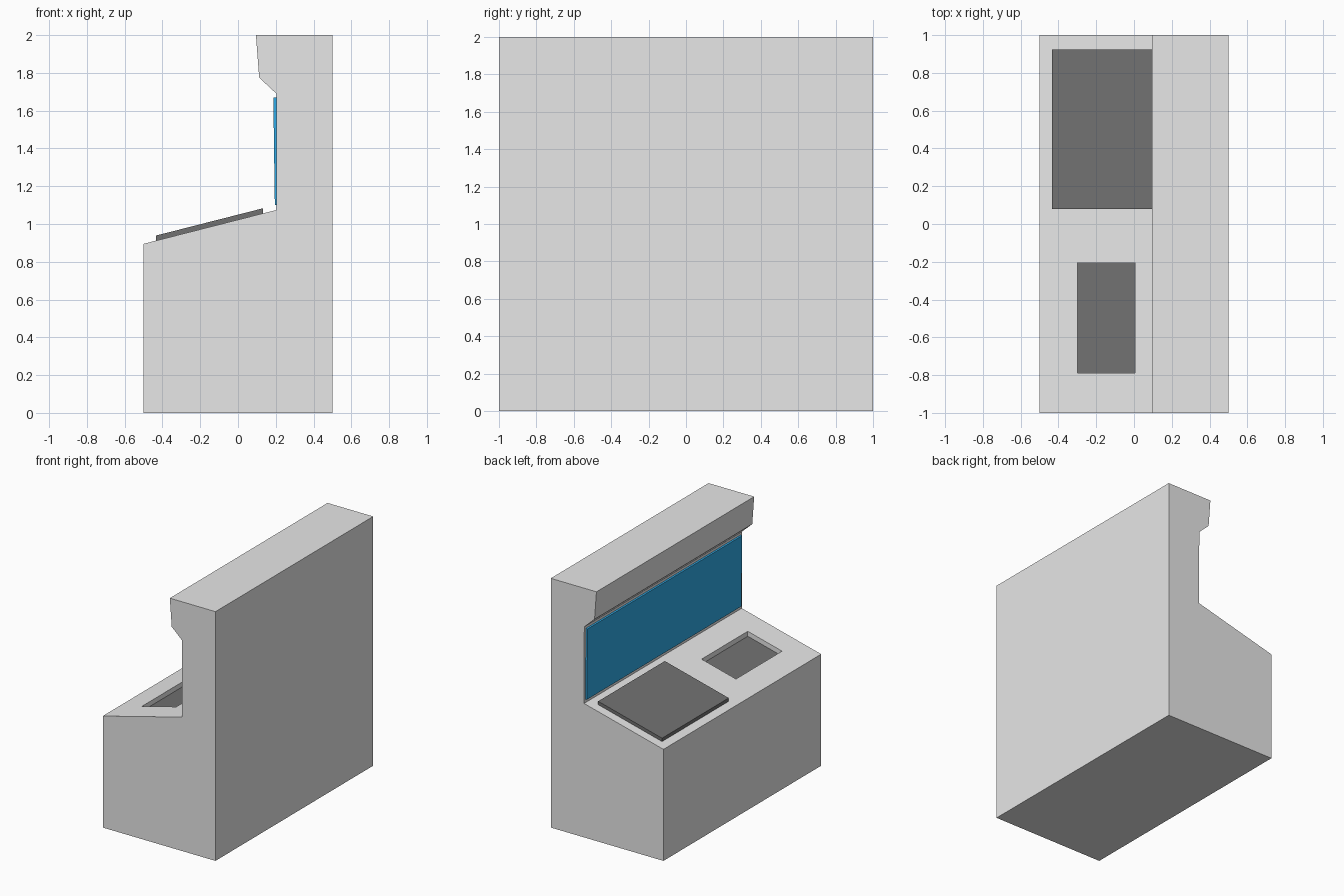
import bpy, bmesh

if "Cube" in bpy.data.objects:
    bpy.data.objects.remove(bpy.data.objects["Cube"])


def material(name, rgb):
    m = bpy.data.materials.new(name)
    m.diffuse_color = (*rgb, 1)
    m.use_nodes = True
    m.node_tree.nodes["Principled BSDF"].inputs["Base Color"].default_value = m.diffuse_color
    return m


light_grey = material("light grey", (0.8, 0.8, 0.8))
dark_grey = material("dark grey", (0.165, 0.165, 0.165))
blue = material("screen blue", (0.03, 0.41, 0.8))


def prism(name, profile, y0, y1, mat):
    """Extrude an x-z profile along y."""
    bm = bmesh.new()
    face = bm.faces.new([bm.verts.new((x, y0, z)) for x, z in profile])
    ext = bmesh.ops.extrude_face_region(bm, geom=[face])
    verts = [g for g in ext["geom"] if isinstance(g, bmesh.types.BMVert)]
    bmesh.ops.translate(bm, verts=verts, vec=(0, y1 - y0, 0))
    bmesh.ops.recalc_face_normals(bm, faces=bm.faces)
    mesh = bpy.data.meshes.new(name)
    bm.to_mesh(mesh)
    bm.free()
    mesh.materials.append(mat)
    obj = bpy.data.objects.new(name, mesh)
    bpy.context.collection.objects.link(obj)
    return obj


def desk_z(x):
    return 0.895 + 0.255 * (x + 0.5)


def desk_slab(x0, x1, low, high):
    """Profile of a slab parallel to the sloping desk."""
    return [(x0, desk_z(x0) + low), (x1, desk_z(x1) + low),
            (x1, desk_z(x1) + high), (x0, desk_z(x0) + high)]


# Cabinet with sloping desk, upright back and overhanging hood
cabinet = prism("console_cabinet",
                [(-0.5, 0), (0.5, 0), (0.5, 2), (0.095, 2), (0.112, 1.775),
                 (0.203, 1.69), (0.205, desk_z(0.205)), (-0.5, desk_z(-0.5))],
                -1, 1, light_grey)

# Recess cut into the desk
cutter = prism("recess_cutter", desk_slab(-0.3, 0.005, -0.045, 0.1),
               -0.79, -0.205, light_grey)
cutter.hide_render = True
cut = cabinet.modifiers.new("recess", 'BOOLEAN')
cut.operation = 'DIFFERENCE'
cut.solver = 'EXACT'
cut.object = cutter
bpy.context.view_layer.objects.active = cabinet
bpy.ops.object.modifier_apply(modifier=cut.name)
bpy.data.objects.remove(cutter)

# Dark plate on the recess floor
prism("recess_floor_plate", desk_slab(-0.299, 0.004, -0.048, -0.039),
      -0.789, -0.206, dark_grey)

# Raised control panel on the desk
prism("control_panel", desk_slab(-0.435, 0.132, -0.005, 0.027),
      0.08, 0.925, dark_grey)

# Wide screen, leaning slightly forward
prism("wide_screen", [(0.195, 1.1), (0.21, 1.1), (0.21, 1.67), (0.187, 1.67)],
      -0.98, 0.98, blue)
